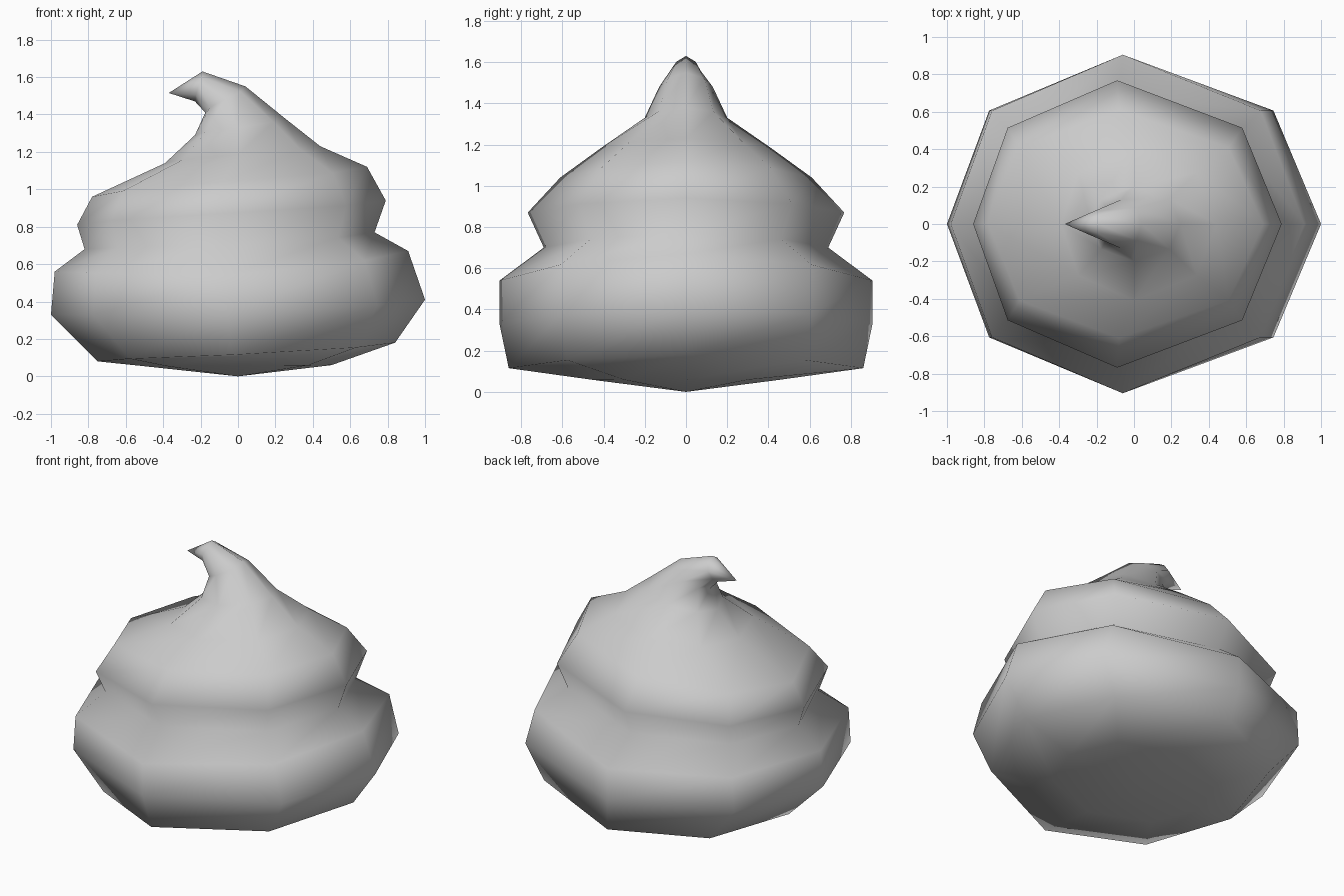
import bpy, bmesh

cube = bpy.data.objects.get("Cube")
if cube:
    bpy.data.objects.remove(cube, do_unlink=True)

# One plain grey material
grey = bpy.data.materials.new("soft grey")
grey.use_nodes = True
colour = (0.6, 0.6, 0.6, 1)
grey.diffuse_color = colour
grey.node_tree.nodes["Principled BSDF"].inputs["Base Color"].default_value = colour

# Tilted eight-sided rings, bottom to top:
# right end (x, z), left end (x, z), middle (x, half depth, z)
RINGS = [
    ((-.50, .054), (.50, .06), (-.02, .45, .058)),
    ((-.75, .08), (.84, .18), (-.03, .86, .115)),
    ((-1.0, .33), (1.0, .41), (-.06, .905, .33)),
    ((-.98, .56), (.91, .67), (-.06, .905, .54)),
    ((-.82, .68), (.73, .77), (-.08, .69, .70)),
    ((-.86, .81), (.79, .94), (-.09, .768, .87)),
    ((-.78, .96), (.69, 1.12), (-.08, .61, 1.04)),
    ((-.39, 1.14), (.44, 1.23), (0, .41, 1.185)),
    ((-.23, 1.29), (.25, 1.38), (0, .20, 1.33)),
    ((-.175, 1.41), (.04, 1.55), (-.07, .13, 1.48)),
    ((-.23, 1.47), (-.19, 1.63), (-.21, .07, 1.56)),
]
BASE, TIP = (0, 0, 0), (-.37, 0, 1.515)


def ring_points(low, high, middle):
    """Points running around one ring, starting at the +x end."""
    xm, depth, zm = middle

    def corner(end, side):
        return (xm + (end[0] - xm) * .76, side * depth * .67,
                zm + (end[1] - zm) * .6)

    return [(high[0], 0, high[1]), corner(high, 1), (xm, depth, zm),
            corner(low, 1), (low[0], 0, low[1]), corner(low, -1),
            (xm, -depth, zm), corner(high, -1)]


# Swirled body: rings bridged together, closed by the base point and curled tip
bm = bmesh.new()
rings = [[bm.verts.new(p) for p in ring_points(*r)] for r in RINGS]
base, tip = bm.verts.new(BASE), bm.verts.new(TIP)
for i in range(8):
    j = (i + 1) % 8
    bm.faces.new((base, rings[0][j], rings[0][i]))
    bm.faces.new((rings[-1][i], rings[-1][j], tip))
    for lower, upper in zip(rings, rings[1:]):
        bm.faces.new((lower[i], lower[j], upper[j], upper[i]))
bmesh.ops.recalc_face_normals(bm, faces=bm.faces)
for face in bm.faces:
    face.smooth = True

mesh = bpy.data.meshes.new("swirl_body")
bm.to_mesh(mesh)
bm.free()
mesh.materials.append(grey)
body = bpy.data.objects.new("swirl_body", mesh)
bpy.context.collection.objects.link(body)
